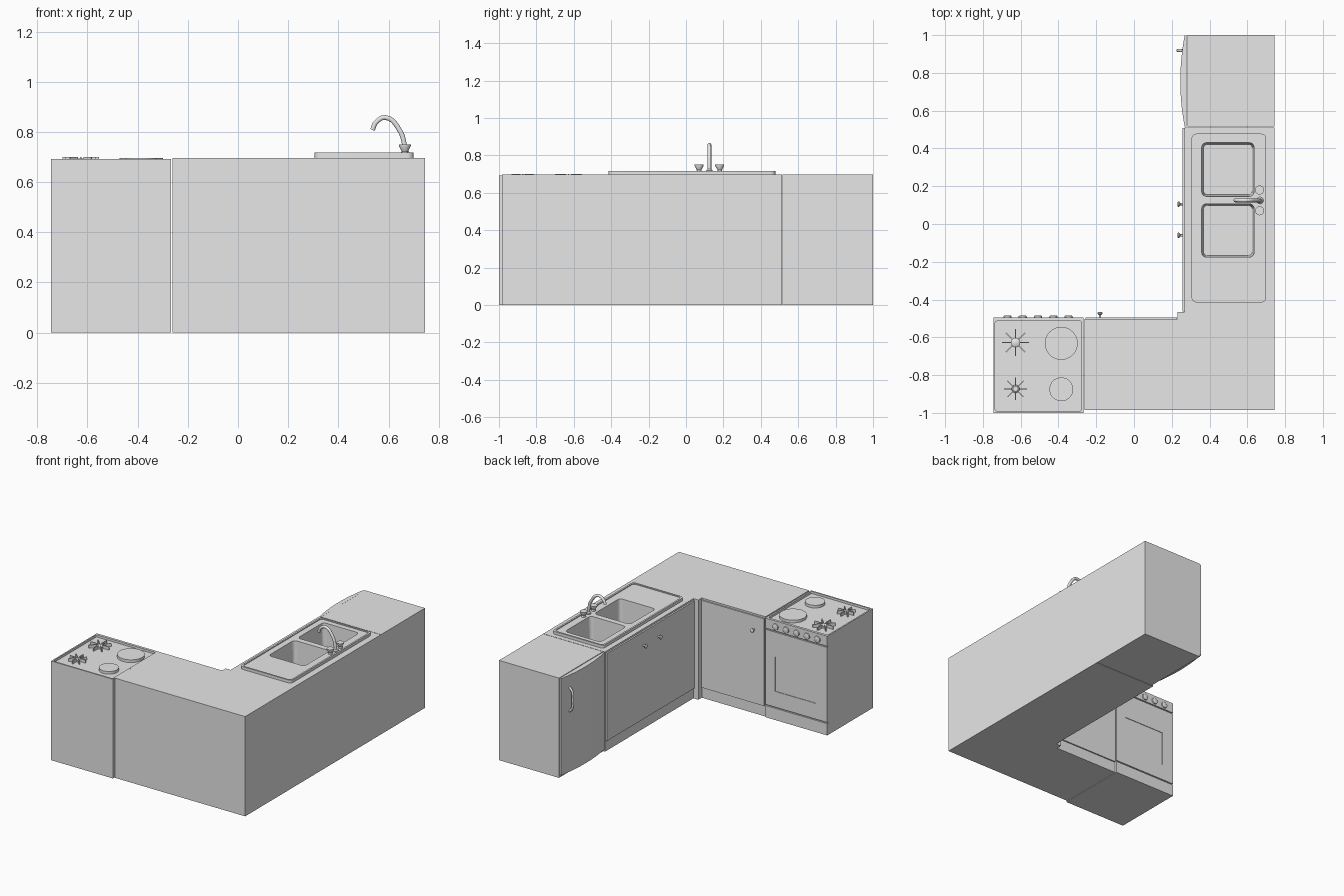
import bpy, bmesh, math
from mathutils import Vector

cube = bpy.data.objects.get("Cube")
if cube:
    bpy.data.objects.remove(cube, do_unlink=True)

grey = bpy.data.materials.new("light_grey")
grey.use_nodes = True
grey.diffuse_color = (0.8, 0.8, 0.8, 1)
grey.node_tree.nodes["Principled BSDF"].inputs["Base Color"].default_value = (0.8, 0.8, 0.8, 1)


def finish(bm, name, smooth=False):
    bmesh.ops.recalc_face_normals(bm, faces=bm.faces)
    mesh = bpy.data.meshes.new(name)
    bm.to_mesh(mesh)
    bm.free()
    mesh.materials.append(grey)
    ob = bpy.data.objects.new(name, mesh)
    bpy.context.collection.objects.link(ob)
    if smooth:
        select(ob)
        bpy.ops.object.shade_smooth_by_angle(angle=math.radians(35))
    return ob


def select(ob):
    bpy.ops.object.select_all(action='DESELECT')
    ob.select_set(True)
    bpy.context.view_layer.objects.active = ob


def prism(name, outline, z0, z1, smooth=False):
    bm = bmesh.new()
    face = bm.faces.new([bm.verts.new((x, y, z0)) for x, y in outline])
    geom = bmesh.ops.extrude_face_region(bm, geom=[face])["geom"]
    verts = [g for g in geom if isinstance(g, bmesh.types.BMVert)]
    bmesh.ops.translate(bm, verts=verts, vec=(0, 0, z1 - z0))
    return finish(bm, name, smooth)


def box(name, x0, x1, y0, y1, z0, z1):
    return prism(name, [(x0, y0), (x1, y0), (x1, y1), (x0, y1)], z0, z1)


def rounded(x0, x1, y0, y1, r, steps=5):
    """Outline of a rectangle with rounded corners."""
    pts = []
    corners = [(x1 - r, y1 - r), (x0 + r, y1 - r), (x0 + r, y0 + r), (x1 - r, y0 + r)]
    for q, (cx, cy) in enumerate(corners):
        for i in range(steps + 1):
            a = math.pi / 2 * (q + i / steps)
            pts.append((cx + r * math.cos(a), cy + r * math.sin(a)))
    return pts


def turned(name, base, direction, profile, segments=24):
    """Lathe (radius, distance) points around an axis starting at base."""
    bm = bmesh.new()
    turn = Vector(direction).to_track_quat('Z', 'Y')
    rings = []
    for r, d in profile:
        rings.append([bm.verts.new(Vector(base) + turn @ Vector(
            (r * math.cos(a), r * math.sin(a), d)))
            for a in (math.tau * i / segments for i in range(segments))])
    for lo, hi in zip(rings, rings[1:]):
        for i in range(segments):
            j = (i + 1) % segments
            bm.faces.new((lo[i], lo[j], hi[j], hi[i]))
    bm.faces.new(rings[0])
    bm.faces.new(rings[-1])
    return finish(bm, name, True)


def tube(name, points, radius):
    curve = bpy.data.curves.new(name, 'CURVE')
    curve.dimensions = '3D'
    curve.bevel_depth = radius
    curve.bevel_resolution = 3
    curve.use_fill_caps = True
    spline = curve.splines.new('BEZIER')
    spline.bezier_points.add(len(points) - 1)
    for p, co in zip(spline.bezier_points, points):
        p.co = co
        p.handle_left_type = p.handle_right_type = 'AUTO'
    spline.resolution_u = 6
    curve.materials.append(grey)
    ob = bpy.data.objects.new(name, curve)
    bpy.context.collection.objects.link(ob)
    select(ob)
    bpy.ops.object.convert(target='MESH')
    bpy.ops.object.shade_smooth_by_angle(angle=math.radians(40))


def cut(targets, cutter):
    for ob in targets:
        select(ob)
        mod = ob.modifiers.new("cut", 'BOOLEAN')
        mod.object = cutter
        mod.solver = 'EXACT'
        bpy.ops.object.modifier_apply(modifier=mod.name)
    bpy.data.objects.remove(cutter, do_unlink=True)


# L-shaped cabinet with worktop
TOP = 0.697
counter = prism("corner_counter", [(-0.262, -0.985), (0.745, -0.985), (0.745, 0.512),
                                   (0.268, 0.512), (0.268, -0.503), (-0.262, -0.503)], 0, TOP)
box("corner_post", 0.23, 0.27, -0.505, -0.465, 0, TOP)
box("side_cabinet_door", -0.257, 0.228, -0.503, -0.494, 0.075, 0.685)
box("sink_cabinet_door", 0.257, 0.268, -0.463, 0.507, 0.075, 0.685)

# Cabinet knobs
knob = [(0.006, 0), (0.006, 0.012), (0.014, 0.018), (0.014, 0.024), (0.008, 0.028)]
turned("side_cabinet_knob", (-0.18, -0.494, 0.59), (0, 1, 0), knob, 16)
for y in (-0.06, 0.105):
    turned("sink_cabinet_knob", (0.257, y, 0.59), (-1, 0, 0), knob, 16)

# Sink rim with drainboard and two bowls
sink = prism("sink_rim", rounded(0.305, 0.70, -0.415, 0.478, 0.025), TOP - 0.002, 0.717, True)
cut([sink], prism("rim_recess", rounded(0.317, 0.688, -0.403, 0.466, 0.02), 0.711, 0.73))
for y0, y1 in ((0.145, 0.432), (-0.177, 0.108)):
    bowl = prism("bowl_cutter", rounded(0.357, 0.637, y0, y1, 0.025), 0.5, 0.75)
    mid = Vector((0.497, (y0 + y1) / 2, 0))
    for v in bowl.data.vertices:
        if v.co.z < 0.6:
            v.co.x = mid.x + (v.co.x - mid.x) * 0.93
            v.co.y = mid.y + (v.co.y - mid.y) * 0.93
    cut([counter, sink], bowl)

# Tap and its two handles
tube("tap_spout", [(x, 0.125, z) for x, z in (
    (0.667, 0.708), (0.663, 0.75), (0.645, 0.805), (0.59, 0.857), (0.55, 0.838), (0.536, 0.808))], 0.01)
turned("tap_base", (0.667, 0.125, 0.71), (0, 0, 1), [(0.018, 0), (0.018, 0.008), (0.011, 0.016)])
for y in (0.07, 0.18):
    turned("tap_handle", (0.665, y, 0.71), (0, 0, 1),
           [(0.014, 0), (0.012, 0.012), (0.024, 0.034), (0.024, 0.04)])

# Fridge with bowed door and handle
box("fridge_body", 0.282, 0.745, 0.515, 1.0, 0, TOP)
bow = []
for i in range(17):
    t = i / 8 - 1
    bow.append((0.268 - 0.023 * (1 - t * t), 0.757 + 0.24 * t))
prism("fridge_door", [(0.279, 0.517)] + bow + [(0.279, 0.997)], 0.02, TOP - 0.002, True)
tube("fridge_handle", [(x, 0.918, z) for x, z in (
    (0.26, 0.44), (0.238, 0.465), (0.232, 0.525), (0.238, 0.585), (0.26, 0.61))], 0.008)

# Stove body with sunken cooktop
L, R, BACK, FRONT, HIGH = -0.745, -0.267, -1.0, -0.503, 0.693
stove = box("stove_body", L, R, BACK, FRONT, 0, HIGH)
cut([stove], prism("cooktop_cutter", rounded(L + 0.01, R - 0.01, BACK + 0.01, FRONT - 0.01, 0.012),
                   0.678, 0.72))
box("stove_control_panel", L, R, FRONT, -0.495, 0.622, HIGH)
box("stove_drawer", L, R, FRONT, -0.495, 0, 0.082)
door = box("oven_door", L, R, FRONT, -0.495, 0.09, 0.614)
cut([door], box("window_cutter", -0.655, -0.342, -0.499, -0.48, 0.2, 0.44))
for i in range(5):
    turned("stove_knob", (-0.67 + 0.081 * i, -0.495, 0.652), (0, 1, 0),
           [(0.022, 0), (0.021, 0.008), (0.017, 0.01)])

# Hot plates
for y, r in ((-0.632, 0.087), (-0.875, 0.063)):
    turned("hot_plate", (-0.385, y, 0.677), (0, 0, 1), [(r, 0), (r, 0.02)], 40)

# Gas burners with star-shaped pan supports
for y, r in ((-0.628, 0.072), (-0.873, 0.06)):
    turned("gas_burner", (-0.627, y, 0.677), (0, 0, 1),
           [(r * 0.35, 0), (r * 0.35, 0.012), (r * 0.22, 0.018)])
    for i in range(8):
        arm = box("pan_support", r * 0.3, r, -0.003, 0.003, 0.677, 0.7)
        arm.location = (-0.627, y, 0)
        arm.rotation_euler.z = math.tau * i / 8
